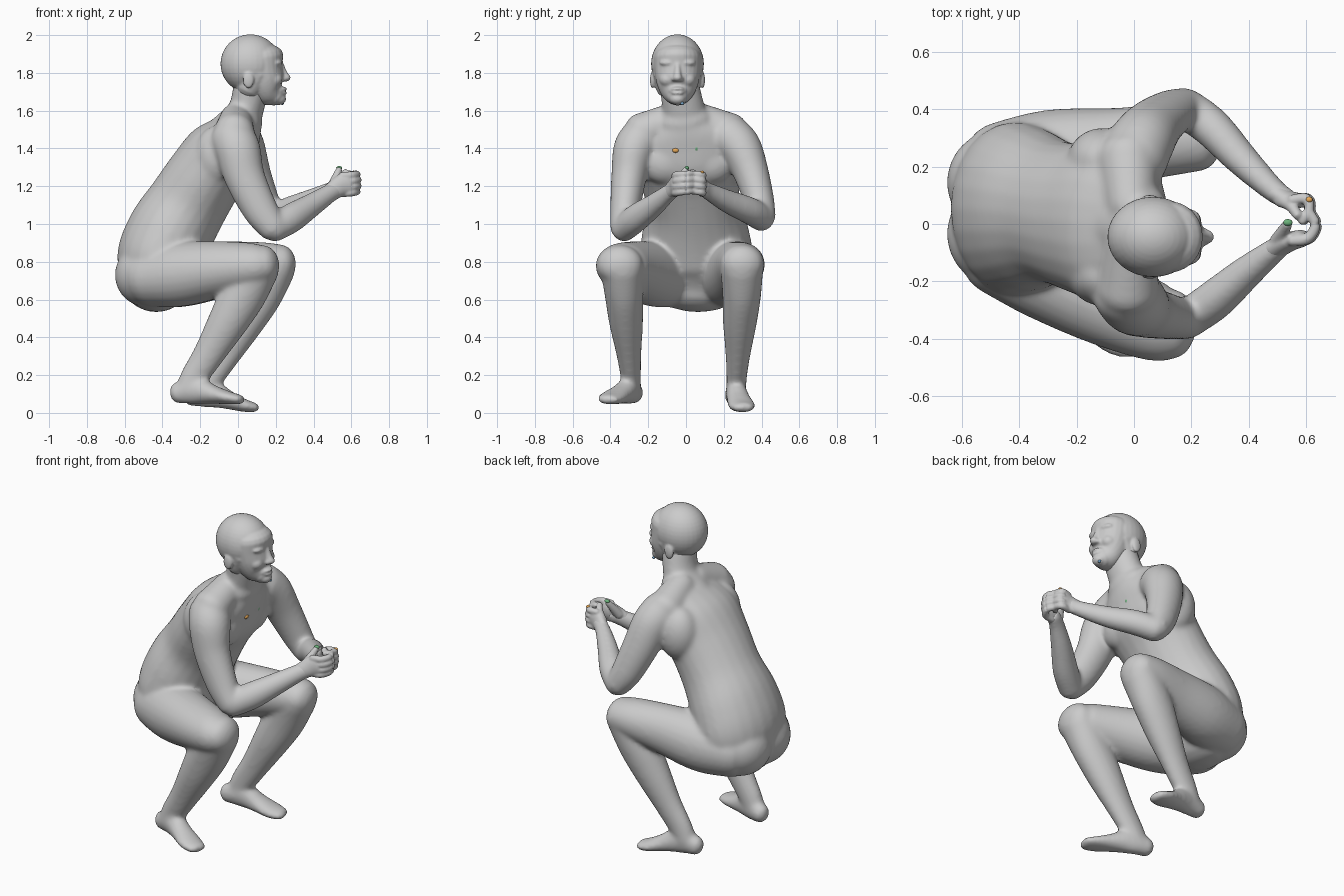
import bpy, bmesh, math
from mathutils import Vector, Matrix

SEG = 24


def spline(pts, sub=5):
    """Catmull-Rom through stations of (x, y, z, half width, half depth)."""
    pts = [p if len(p) == 5 else (*p, p[-1]) for p in pts]
    ext = [pts[0]] + pts + [pts[-1]]
    out = []
    for i in range(1, len(ext) - 2):
        for k in range(sub):
            t = k / sub
            a, b, c, d = ext[i - 1:i + 3]
            out.append([0.5 * (2 * q + (r - p) * t + (2 * p - 5 * q + 4 * r - s) * t * t
                               + (3 * q - p - 3 * r + s) * t ** 3)
                        for p, q, r, s in zip(a, b, c, d)])
    return out + [list(pts[-1])]


def loft(bm, pts, cap=0.8):
    """Closed elliptical tube with rounded ends."""
    st = spline(pts)
    pos = [Vector(s[:3]) for s in st]
    whole = (pos[-1] - pos[0]).normalized()
    hint = Vector((0, 0, 1)) if abs(whole.y) > 0.85 else Vector((0, 1, 0))
    rows = []
    last = len(st) - 1
    for i, s in enumerate(st):
        t = (pos[min(i + 1, last)] - pos[max(i - 1, 0)]).normalized()
        angles = [0]
        if i == 0:
            angles = [-80, -60, -40, -20, 0]
        if i == last:
            angles = [0, 20, 40, 60, 80]
        for a in map(math.radians, angles):
            c = pos[i] + t * (math.sin(a) * cap * min(s[3], s[4]))
            rows.append((c, t, s[3] * math.cos(a), s[4] * math.cos(a)))
    rings = []
    for c, t, w, d in rows:
        side = (hint - t * hint.dot(t)).normalized()
        n = t.cross(side)
        rings.append([bm.verts.new(c + side * (w * math.cos(2 * math.pi * j / SEG))
                                   + n * (d * math.sin(2 * math.pi * j / SEG)))
                      for j in range(SEG)])
    for r, q in zip(rings, rings[1:]):
        for j in range(SEG):
            k = (j + 1) % SEG
            bm.faces.new((r[j], r[k], q[k], q[j]))
    bm.faces.new(rings[0][::-1])
    bm.faces.new(rings[-1])


def ball(bm, c, r):
    m = Matrix.Translation(c) @ Matrix.Diagonal((*r, 1))
    bmesh.ops.create_uvsphere(bm, u_segments=32, v_segments=20, radius=1, matrix=m)


def finish(bm, name, voxel=None, smooth=4, color=None):
    bmesh.ops.recalc_face_normals(bm, faces=bm.faces[:])
    for f in bm.faces:
        f.smooth = True
    me = bpy.data.meshes.new(name)
    bm.to_mesh(me)
    bm.free()
    ob = bpy.data.objects.new(name, me)
    bpy.context.collection.objects.link(ob)
    if voxel:
        m = ob.modifiers.new("fuse", 'REMESH')
        m.mode = 'VOXEL'
        m.voxel_size = voxel
        m.use_smooth_shade = True
        s = ob.modifiers.new("soften", 'SMOOTH')
        s.factor = 0.5
        s.iterations = smooth
    if color:
        mat = bpy.data.materials.new(name)
        mat.diffuse_color = color
        me.materials.append(mat)
    return ob


# ---------- body: torso, neck, legs, feet and arms fused ----------
bm = bmesh.new()
loft(bm, [(-.44, .05, .67, .25, .17), (-.42, .055, .80, .30, .225), (-.36, .05, .95, .285, .23),
          (-.27, .04, 1.10, .25, .215), (-.175, .02, 1.25, .265, .205), (-.08, .01, 1.38, .295, .195),
          (-.01, 0, 1.48, .26, .14), (.03, -.01, 1.55, .15, .105)])
loft(bm, [(-.03, 0, 1.48, .14, .13), (.04, -.012, 1.60, .115, .095), (.07, -.035, 1.73, .105, .095)])
for s in (-1, 1):
    ball(bm, (-.48, .055 + s * .09, .73), (.172, .18, .17))      # buttock
    ball(bm, (0, .01 + s * .12, 1.33), (.085, .13, .12))         # chest
    ball(bm, (-.11, .025 + s * .20, 1.36), (.12, .11, .16))      # upper back
    loft(bm, [(-.01, s * .06, 1.56, .085), (-.02, s * .23, 1.48, .11)])  # shoulder slope

# thighs
loft(bm, [(-.46, -.08, .72, .17, .16), (-.30, -.17, .735, .168, .172), (-.10, -.27, .76, .155, .15),
          (.07, -.34, .777, .138, .125), (.135, -.35, .785, .122, .105)])
loft(bm, [(-.46, .19, .72, .165, .16), (-.28, .24, .735, .16, .172), (-.05, .272, .765, .134, .145),
          (.13, .293, .785, .125, .12), (.225, .298, .79, .115, .103)])
# shins
for dx, ys in ((0, (-.34, -.328, -.317, -.302, -.292, -.29)),
               (.085, (.295, .295, .285, .275, .268, .265))):
    shape = [(.12, .775, .115, .105), (.03, .63, .103, .121), (-.055, .48, .09, .106),
             (-.155, .31, .066, .083), (-.235, .185, .054, .073), (-.27, .11, .053, .064)]
    loft(bm, [(x + dx, y, z, w, d) for (x, z, w, d), y in zip(shape, ys)], cap=.5)
# feet
loft(bm, [(-.322, -.275, .105, .05, .056), (-.23, -.30, .12, .055, .074),
          (-.13, -.35, .097, .064, .05), (-.05, -.392, .08, .073, .035), (.012, -.412, .07, .058, .026)])
loft(bm, [(-.25, .255, .09, .05, .056), (-.15, .265, .103, .055, .076),
          (-.05, .28, .068, .064, .05), (.03, .295, .04, .073, .035), (.09, .305, .028, .058, .026)])
# arms
loft(bm, [(-.03, -.23, 1.45, .12), (0, -.275, 1.39, .112, .12), (.035, -.302, 1.25, .094, .108),
          (.115, -.322, 1.08, .08, .094), (.185, -.332, .98, .07, .077)])
loft(bm, [(.185, -.332, .975, .068, .073), (.28, -.265, 1.03, .07, .078), (.39, -.17, 1.10, .058, .063),
          (.49, -.09, 1.165, .042, .05), (.54, -.055, 1.19, .036, .049)])
loft(bm, [(0, .23, 1.46, .12), (.03, .29, 1.40, .112, .115), (.07, .345, 1.27, .094, .104),
          (.13, .388, 1.12, .08, .09), (.18, .402, 1.035, .073)])
loft(bm, [(.18, .403, 1.03, .071), (.27, .337, 1.07, .07, .073), (.38, .22, 1.12, .058, .063),
          (.49, .115, 1.175, .042, .048), (.54, .085, 1.195, .036, .046)])
finish(bm, "body", .011, 16)

# ---------- head ----------
bm = bmesh.new()
HY = -.045
ball(bm, (.066, HY, 1.848), (.159, .14, .156))
loft(bm, [(.205, HY, 1.67, .055, .05), (.17, HY, 1.70, .09, .085), (.145, HY, 1.75, .112, .105),
          (.13, HY, 1.82, .122, .108), (.12, HY, 1.88, .125, .122)], cap=.6)
loft(bm, [(.06, HY, 1.72, .115, .08), (.10, HY, 1.80, .13, .10)])   # jaw hinge
ball(bm, (.215, HY, 1.662), (.04, .042, .032))                    # chin
ball(bm, (.20, HY, 1.705), (.05, .055, .035))                     # mouth area
loft(bm, [(.225, HY, 1.845, .017), (.243, HY, 1.80, .018), (.258, HY, 1.772, .024, .022)])  # nose
for dz in (-.011, .011):                                          # lips
    ball(bm, (.24, HY, 1.705 + dz), (.019, .034, .010))
for s in (-1, 1):
    ball(bm, (.203, HY + s * .045, 1.853), (.032, .05, .02))      # brow
    ball(bm, (.203, HY + s * .048, 1.815), (.024, .024, .014))    # eye
    ball(bm, (.19, HY + s * .055, 1.765), (.045, .042, .04))      # cheek
    ball(bm, (.243, HY + s * .018, 1.768), (.018, .015, .013))    # nostril
    ball(bm, (.055, HY + s * .132, 1.762), (.03, .014, .045))     # ear
finish(bm, "head", .006, 9)

# ---------- clasped hands ----------
bm = bmesh.new()
loft(bm, [(.49, -.088, 1.168, .036, .046), (.54, -.062, 1.20, .034, .056), (.585, -.05, 1.215, .03, .06)])
loft(bm, [(.49, .112, 1.176, .036, .044), (.54, .085, 1.20, .031, .053), (.58, .082, 1.215, .026, .055)])
for i in range(4):
    z, x = 1.162 + .031 * i, .006 * (1.5 - abs(i - 1.5))
    loft(bm, [(.55 + x, -.058, z, .02), (.605 + x, -.05, z + .004, .02),
              (.632 + x, -.005, z + .01, .018), (.615 + x, .035, z + .012, .016)])
    loft(bm, [(.55 + x, .083, z, .019), (.60 + x, .088, z + .004, .019),
              (.61 + x, .05, z + .01, .017), (.585 + x, .01, z + .012, .016)])
loft(bm, [(.50, -.06, 1.20, .028), (.52, -.025, 1.25, .022), (.535, .0, 1.287, .017)])
loft(bm, [(.51, .085, 1.21, .026), (.545, .065, 1.25, .021), (.57, .03, 1.275, .017)])
finish(bm, "hands", .006, 4)

# ---------- small coloured nails and chest studs ----------
GREEN, ORANGE, BLUE = (.15, .45, .2, 1), (.8, .4, .1, 1), (.2, .4, .6, 1)
for name, c, r, col in (("thumb_nail", (.536, .005, 1.297), (.016, .012, .01), GREEN),
                        ("finger_nail", (.61, .085, 1.274), (.012, .01, .008), ORANGE),
                        ("left_stud", (.095, .055, 1.40), (.012, .012, .016), GREEN),
                        ("right_stud", (.095, -.055, 1.39), (.012, .018, .013), ORANGE),
                        ("chin_stud", (.235, -.02, 1.638), (.008, .01, .008), BLUE)):
    bm = bmesh.new()
    ball(bm, c, r)
    finish(bm, name, color=col)
